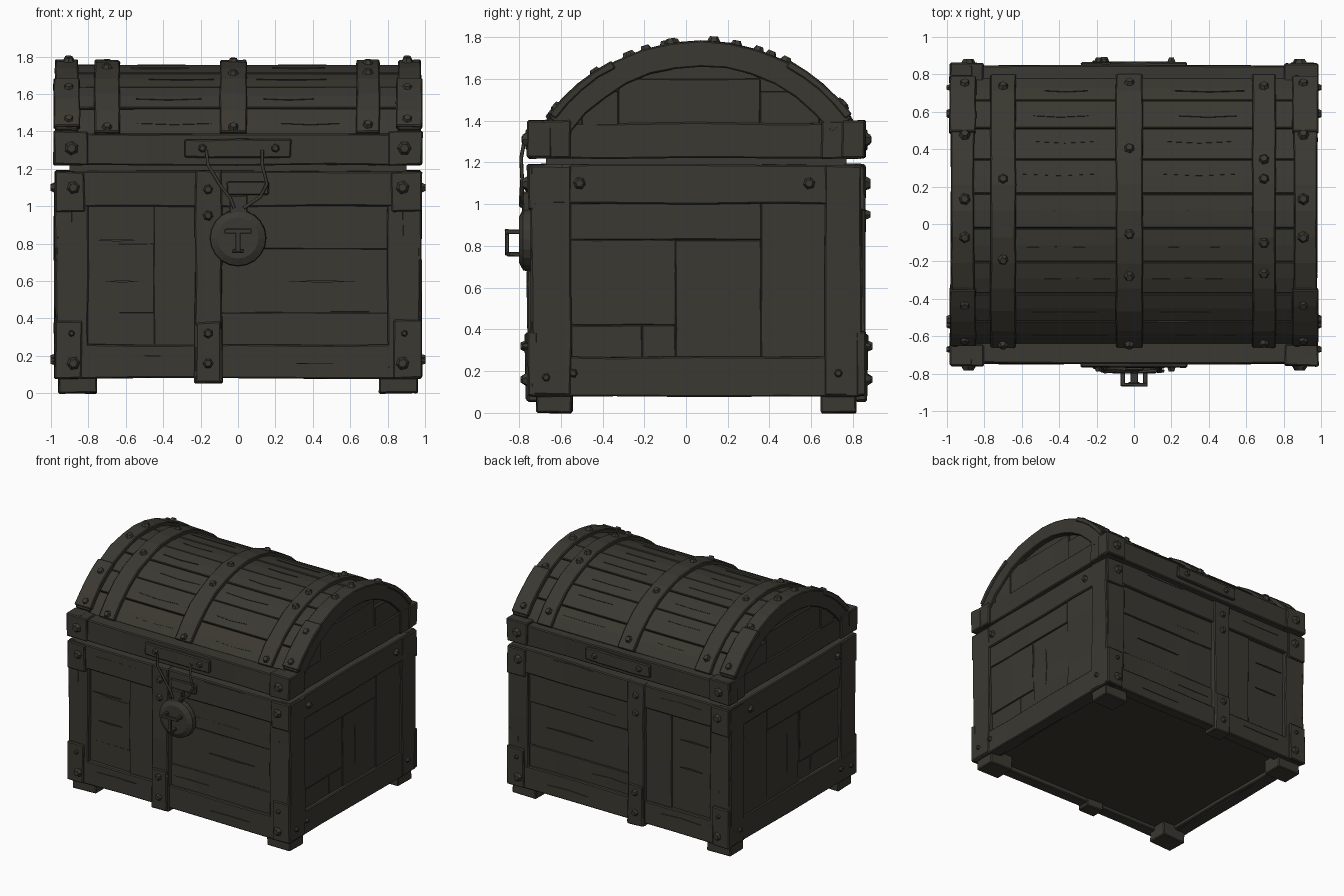
import bpy, bmesh, math, random
from mathutils import Vector, Matrix

if "Cube" in bpy.data.objects:
    bpy.data.objects.remove(bpy.data.objects["Cube"])

random.seed(4)
wood = bpy.data.materials.new("dark_olive_wood")
wood.diffuse_color = (0.043, 0.040, 0.031, 1)
wood.use_nodes = True
wood.node_tree.nodes["Principled BSDF"].inputs["Base Color"].default_value = wood.diffuse_color
YC, ZC = 0.07, 0.885          # centre of the lid's arc


def finish(name, bm, bevel=0.0):
    bmesh.ops.recalc_face_normals(bm, faces=bm.faces[:])
    me = bpy.data.meshes.new(name)
    bm.to_mesh(me)
    bm.free()
    me.materials.append(wood)
    ob = bpy.data.objects.new(name, me)
    bpy.context.collection.objects.link(ob)
    if bevel:
        mod = ob.modifiers.new("worn_edges", 'BEVEL')
        mod.width, mod.segments, mod.limit_method = bevel, 1, 'ANGLE'
        mod.angle_limit = math.radians(40)
    return ob


def board(name, x, y, z, jitter=0.005, bevel=0.007):
    """Hewn board between (lo, hi) pairs, slightly uneven along its length."""
    bm = bmesh.new()
    bmesh.ops.create_cube(bm, size=1)
    rng = [sorted(r) for r in (x, y, z)]
    size = [r[1] - r[0] for r in rng]
    for v in bm.verts:
        v.co = [(r[0] + r[1]) / 2 + c * s for r, c, s in zip(rng, v.co, size)]
    axis = size.index(max(size))
    if jitter and size[axis] > 0.4:
        long = [e for e in bm.edges if abs(e.verts[0].co[axis] - e.verts[1].co[axis]) > 0.1]
        bmesh.ops.subdivide_edges(bm, edges=long, cuts=3, use_grid_fill=False)
    for v in bm.verts:
        v.co += Vector([random.uniform(-jitter, jitter) for _ in range(3)])
    return finish(name, bm, bevel)


def arc(name, x0, x1, r0, r1, a0, a1, n, jitter=0.003, bevel=0.006):
    """Curved bar following the lid, angles in degrees from straight up."""
    bm = bmesh.new()
    rings = []
    for i in range(n + 1):
        a = math.radians(a0 + (a1 - a0) * i / n)
        ring = []
        for x, r in ((x0, r0), (x1, r0), (x1, r1), (x0, r1)):
            r += random.uniform(-jitter, jitter)
            x += random.uniform(-jitter, jitter)
            ring.append(bm.verts.new((x, YC + r * math.sin(a), ZC + r * math.cos(a))))
        rings.append(ring)
    for p, q in zip(rings, rings[1:]):
        for k in range(4):
            bm.faces.new((p[k], p[(k + 1) % 4], q[(k + 1) % 4], q[k]))
    bm.faces.new(rings[0])
    bm.faces.new(rings[-1])
    return finish(name, bm, bevel)


def cone(name, pos, normal, r1, r2, depth, sides=6, spin=0.0):
    bm = bmesh.new()
    rot = Vector(normal).to_track_quat('Z', 'Y').to_matrix().to_4x4()
    mat = Matrix.Translation(pos) @ rot @ Matrix.Rotation(spin, 4, 'Z')
    bmesh.ops.create_cone(bm, cap_ends=True, segments=sides, radius1=r1, radius2=r2,
                          depth=depth, matrix=mat @ Matrix.Translation((0, 0, depth / 2)))
    return finish(name, bm)


def nail(pos, normal, r=0.032):
    cone("nail", pos, normal, r, r * 0.6, 0.024, 6, random.random())


def crack(pos, along, normal, length):
    """Thin pointed sliver marking the wood grain."""
    a, n = Vector(along), Vector(normal)
    side = a.cross(n) * 0.009
    p = Vector(pos)
    bm = bmesh.new()
    pts = [p - a * length / 2, p + side, p + a * length / 2, p - side * 0.3]
    face = bm.faces.new([bm.verts.new(q - n * 0.004) for q in pts])
    ext = bmesh.ops.extrude_face_region(bm, geom=[face])["geom"]
    bmesh.ops.translate(bm, vec=n * 0.009, verts=[g for g in ext if isinstance(g, bmesh.types.BMVert)])
    finish("grain_crack", bm)


def wire(name, pts, r):
    cu = bpy.data.curves.new(name, 'CURVE')
    cu.dimensions, cu.bevel_depth, cu.bevel_resolution = '3D', r, 1
    sp = cu.splines.new('POLY')
    sp.points.add(len(pts) - 1)
    for q, c in zip(sp.points, pts):
        q.co = (*c, 1)
    cu.materials.append(wood)
    bpy.context.collection.objects.link(bpy.data.objects.new(name, cu))


# body core and the lip that fills the seam under the lid
board("body_core", (-.945, .945), (-.712, .812), (.115, 1.17), 0, 0)
board("lid_lip", (-.9, .9), (-.67, .77), (1.15, 1.26), 0, 0)

# front and back framed walls
for s, face in ((-1, -.745), (1, .845)):
    inner = face - s * .09
    plate = face + s * .014
    n = (0, s, 0)
    board("top_rail", (-.975, .975), (inner, face), (1.0, 1.19))
    board("bottom_rail", (-.97, .97), (inner, face), (.08, .26))
    for m in (-1, 1):
        board("corner_stile", (m * .80, m * .972), (inner, face - s * .002), (.09, 1.18))
        board("lower_corner_plate", (m * .835, m * .98), (face - s * .03, plate), (.08, .39))
        board("upper_corner_plate", (m * .82, m * .98), (face - s * .03, plate), (.97, 1.185))
        board("foot", (m * .755, m * .96), (face - s * .03, face - s * .20), (0, .12), .004)
        for z in (.16, 1.10):
            nail((m * .88, plate, z), n, .036)
        nail((m * .89, plate, .32), n, .018)
        board("lid_corner_plate", (m * .805, m * .985), (face - s * .1, plate), (1.22, 1.40))
        nail((m * .89, plate, 1.31), n, .038)
    board("centre_strap", (-.23, -.085), (face - s * .1, face + s * .015), (.055, 1.19))
    board("strap_foot_plate", (-.225, -.09), (face - s * .03, face + s * .025), (.055, .38))
    for z in (.16, .32, .95, 1.09):
        nail((-.16, face + s * (.024 if z < .4 else .014), z), n, .028)
    # inset planks at slightly different depths
    p = face - s * .033
    for i, (z0, z1) in enumerate(((.25, .43), (.43, .77), (.77, 1.01))):
        d = s * (.006, .0, .010)[i]
        board("wide_panel_plank", (-.09, .81), (p - s * .05, p + d), (z0, z1), .003, .004)
        board("narrow_panel_plank", (-.81, -.45), (p - s * .05, p - d * .6), (z0, z1 + .03), .003, .004)
    board("upright_panel_plank", (-.45, -.22), (p - s * .05, p + s * .012), (.25, 1.01), .003, .004)
    for x, z, l in ((.45, .60, .4), (.3, .86, .5), (.1, .34, .3), (-.65, .82, .25), (-.62, .6, .2)):
        crack((x, p + s * .006, z), (1, 0, 0), n, l)
    for x, z in ((.4, 1.17), (-.55, 1.12), (.45, .16), (-.55, .2)):
        crack((x, face, z), (1, 0, 0), n, .35)
    # lid rim and latch plate
    board("lid_rim", (-.975, .975), (face - s * .13, face), (1.22, 1.385))
    board("latch_plate", (-.285, .285), (face - s * .03, face + s * .022), (1.26, 1.36), .004)
    for x in (-.19, .2):
        nail((x, face + s * .02, 1.31), n, .024)

# end walls with inset panels
for m in (-1, 1):
    n = (m, 0, 0)
    board("side_top_rail", (m * .88, m * .978), (-.735, .84), (1.0, 1.19))
    board("side_bottom_rail", (m * .88, m * .978), (-.735, .84), (.08, .27))
    for y0, y1 in ((-.742, -.55), (.665, .842)):
        board("side_stile", (m * .88, m * .981), (y0, y1), (.085, 1.185))
    for i, (y0, y1, z0, z1) in enumerate(((-.56, -.21, .26, .42), (-.56, -.05, .42, .83), (-.56, .36, .83, 1.01),
                                          (-.21, -.05, .26, .42), (-.05, .36, .26, .83), (.36, .675, .26, 1.01))):
        board("side_plank", (m * .9, m * (.95 + .007 * (i % 3))), (y0, y1), (z0, z1), .002, .004)
    for y, z in ((-.51, 1.1), (.59, 1.1), (-.67, .17), (-.54, .19), (.73, .19)):
        nail((m * .978, y, z), n, .03 if z > 1 else .022)
    for y, z, l in ((.1, .55, .3), (-.06, .68, .3), (.5, .6, .35)):
        crack((m * .957, y, z), (0, 0, 1), n, l)
    # lid ends: rim, corner blocks, arched trim and recessed boards
    board("lid_end_rim", (m * .86, m * .965), (-.735, .835), (1.22, 1.39))
    for y0, y1 in ((-.755, -.55), (.645, .85)):
        board("lid_end_block", (m * .86, m * .982), (y0, y1), (1.22, 1.40))
    arc("lid_end_arch", m * .855, m * .978, .775, .898, -54, 54, 12)
    for a0, a1 in ((-53, -28), (28, 53)):
        arc("lid_end_strap", m * .845, m * .986, .87, .908, a0, a1, 4)
    for y0, y1, z1 in ((-.50, -.325, 1.54), (-.325, .355, 1.60), (.355, .64, 1.54)):
        board("lid_end_plank", (m * .86, m * (.953 if z1 > 1.55 else .960)), (y0, y1), (1.3, z1), .002, .004)
    for a in (-50, -34, -9, 4, 27, 49):
        t = math.radians(a)
        d = Vector((0, math.sin(t), math.cos(t)))
        nail(Vector((m * .905, YC, ZC)) + d * .897, d, .032)
    # underside frame along the ends
    board("bottom_end_beam", (m * .86, m * .96), (-.72, .82), (.085, .16))

# lid core closes the vault behind the planks
bm = bmesh.new()
prof = [(YC + .845 * math.sin(math.radians(a)), ZC + .845 * math.cos(math.radians(a))) for a in range(-54, 55, 9)]
prof = [(-.64, 1.25)] + prof + [(.76, 1.25)]
f = bm.faces.new([bm.verts.new((-.935, y, z)) for y, z in prof])
ext = bmesh.ops.extrude_face_region(bm, geom=[f])["geom"]
bmesh.ops.translate(bm, vec=(1.87, 0, 0), verts=[g for g in ext if isinstance(g, bmesh.types.BMVert)])
finish("lid_core", bm)

# lid planks
N = 9
for i in range(N):
    a0, a1 = -55 + 110 * i / N, -55 + 110 * (i + 1) / N
    r = .870 + (.004 if i % 2 else 0)
    arc("lid_plank", -.88, .88, .83, r, a0 + .15, a1 - .15, 2, .002, .004)
    t = math.radians((a0 + a1) / 2 + random.uniform(-2, 2))
    d = Vector((0, math.sin(t), math.cos(t)))
    for x in (-.4, .32):
        crack(Vector((x + random.uniform(-.06, .1), YC, ZC)) + d * (r - .001), (1, 0, 0), d, random.uniform(.2, .4))

# lid straps with nails
for x, w, angles in ((-.70, .068, (-53, -17, 11, 48)), (-.025, .072, (-53, -23, -8, 22, 50)),
                     (.695, .062, (-52, -22, -11, 11, 18, 48))):
    arc("lid_strap", x - w, x + w, .85, .897, -55, 55, 12)
    for a in angles:
        t = math.radians(a)
        d = Vector((0, math.sin(t), math.cos(t)))
        nail(Vector((x, YC, ZC)) + d * .892, d, .03)

# padlock: hasp, round body, keyhole bar, and pull ring
board("hasp", (-.06, .16), (-.77, -.74), (1.06, 1.13), .006)
board("lock_neck", (-.045, .05), (-.785, -.74), (.95, 1.06), .003)
cone("lock_disc", (0, -.745, .83), (0, -1, 0), .152, .148, .035, 20)
cone("lock_face", (0, -.78, .83), (0, -1, 0), .148, .11, .02, 20)
board("key_bar", (-.072, .072), (-.868, -.85), (.855, .88), .002, .003)
board("key_lower_bar", (-.03, .03), (-.86, -.845), (.75, .77), .002, .003)
board("key_stem", (-.013, .013), (-.866, -.848), (.755, .86), .001, .003)
for x in (-.06, .06):
    board("key_post", (x - .012, x + .012), (-.86, -.79), (.857, .879), .001, .003)
board("key_lower_post", (-.02, .02), (-.855, -.79), (.75, .77), .001, .003)

# hanging wires between latch plate and lock
wire("left_wire", [(-.17, -.775, 1.30), (-.16, -.79, 1.22), (-.10, -.785, 1.12), (-.04, -.79, 1.04), (-.02, -.79, .99)], .009)
wire("right_wire", [(.13, -.775, 1.30), (.13, -.79, 1.22), (.155, -.785, 1.12), (.12, -.785, 1.05), (.03, -.79, .99)], .009)
